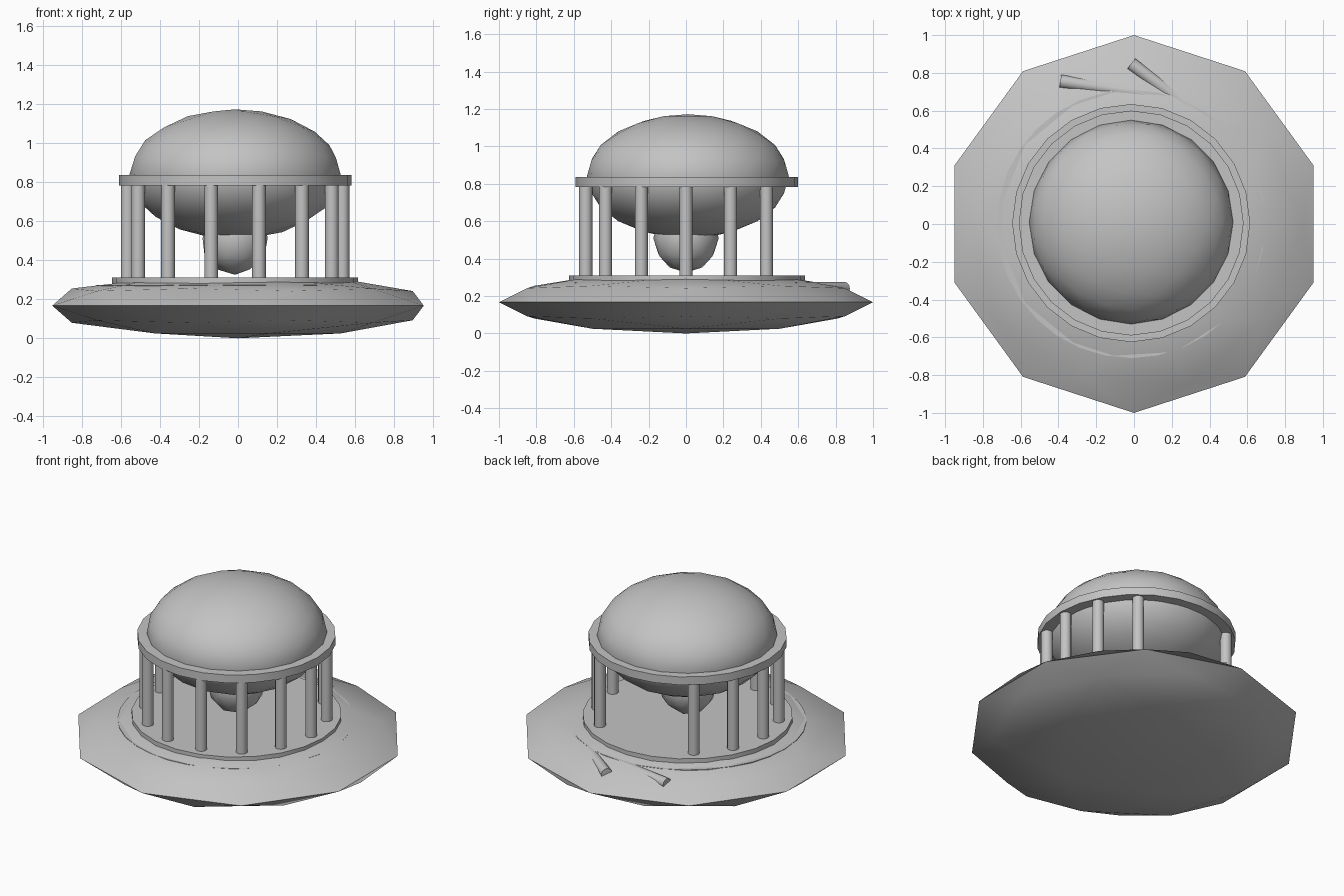
import bpy
import bmesh
import math
from mathutils import Vector

if "Cube" in bpy.data.objects:
    bpy.data.objects.remove(bpy.data.objects["Cube"])

CX = -0.015  # the pavilion sits slightly off the middle of its base

stone = bpy.data.materials.new("plain_grey")
stone.use_nodes = True
grey = (0.55, 0.55, 0.55, 1)
stone.diffuse_color = grey
stone.node_tree.nodes["Principled BSDF"].inputs["Base Color"].default_value = grey


def finish(name, angle):
    ob = bpy.context.object
    ob.name = ob.data.name = name
    ob.data.materials.append(stone)
    bpy.ops.object.shade_smooth_by_angle(angle=math.radians(angle))
    return ob


def ball(name, loc, size, detail):
    bpy.ops.mesh.primitive_ico_sphere_add(subdivisions=detail, radius=1, location=loc)
    ob = bpy.context.object
    for v in ob.data.vertices:
        v.co = v.co * Vector(size)
    return finish(name, 60)


def cylinder(name, radius, start, end, sides):
    a, b = Vector(start), Vector(end)
    bpy.ops.mesh.primitive_cylinder_add(
        vertices=sides, radius=radius, depth=(b - a).length, location=(a + b) / 2,
        rotation=(b - a).to_track_quat("Z", "Y").to_euler())
    return finish(name, 50)


# Saucer base: mirrored half of a faceted ball with a flattened crown
base = ball("saucer_base", (0, 0, 0.167), (1, 1, 0.167), 2)
bm = bmesh.new()
bm.from_mesh(base.data)
bmesh.ops.delete(bm, geom=[v for v in bm.verts if v.co.z < -0.01], context="VERTS")
bmesh.ops.mirror(bm, geom=bm.verts[:] + bm.edges[:] + bm.faces[:],
                 axis="Z", merge_dist=0.001)
for v in bm.verts:
    v.co.z = min(v.co.z, 0.138)
bmesh.ops.recalc_face_normals(bm, faces=bm.faces)
bm.to_mesh(base.data)
bm.free()
for p in base.data.polygons:
    p.use_smooth = True
bpy.context.view_layer.objects.active = base
bpy.ops.object.shade_smooth_by_angle(angle=math.radians(50))

# Steps under the columns
cylinder("lower_step", 0.71, (CX, 0, 0.22), (CX, 0, 0.273), 32)
cylinder("platform", 0.63, (CX, 0.005, 0.27), (CX, 0.005, 0.31), 24)

# Columns on a circle, with two left out for the rear entrance
for i in range(14):
    a = 2 * math.pi * i / 14
    if math.sin(a) > 0.9:
        continue
    x, y = CX + 0.55 * math.cos(a), 0.55 * math.sin(a)
    cylinder("column", 0.035, (x, y, 0.3), (x, y, 0.79), 12)

# Ring beam, dome and the hanging bulb under it
cylinder("ring_beam", 0.595, (CX, 0.005, 0.782), (CX, 0.005, 0.835), 24)
ball("dome", (CX, 0.01, 0.84), (0.54, 0.54, 0.332), 3)
ball("hanging_bulb", (CX, 0, 0.51), (0.175, 0.175, 0.185), 2)

# Fallen columns half sunk in the base
cylinder("fallen_column_a", 0.035, (-0.39, 0.755, 0.24), (0.05, 0.69, 0.24), 12)
cylinder("fallen_column_b", 0.035, (-0.015, 0.848, 0.24), (0.33, 0.59, 0.24), 12)
